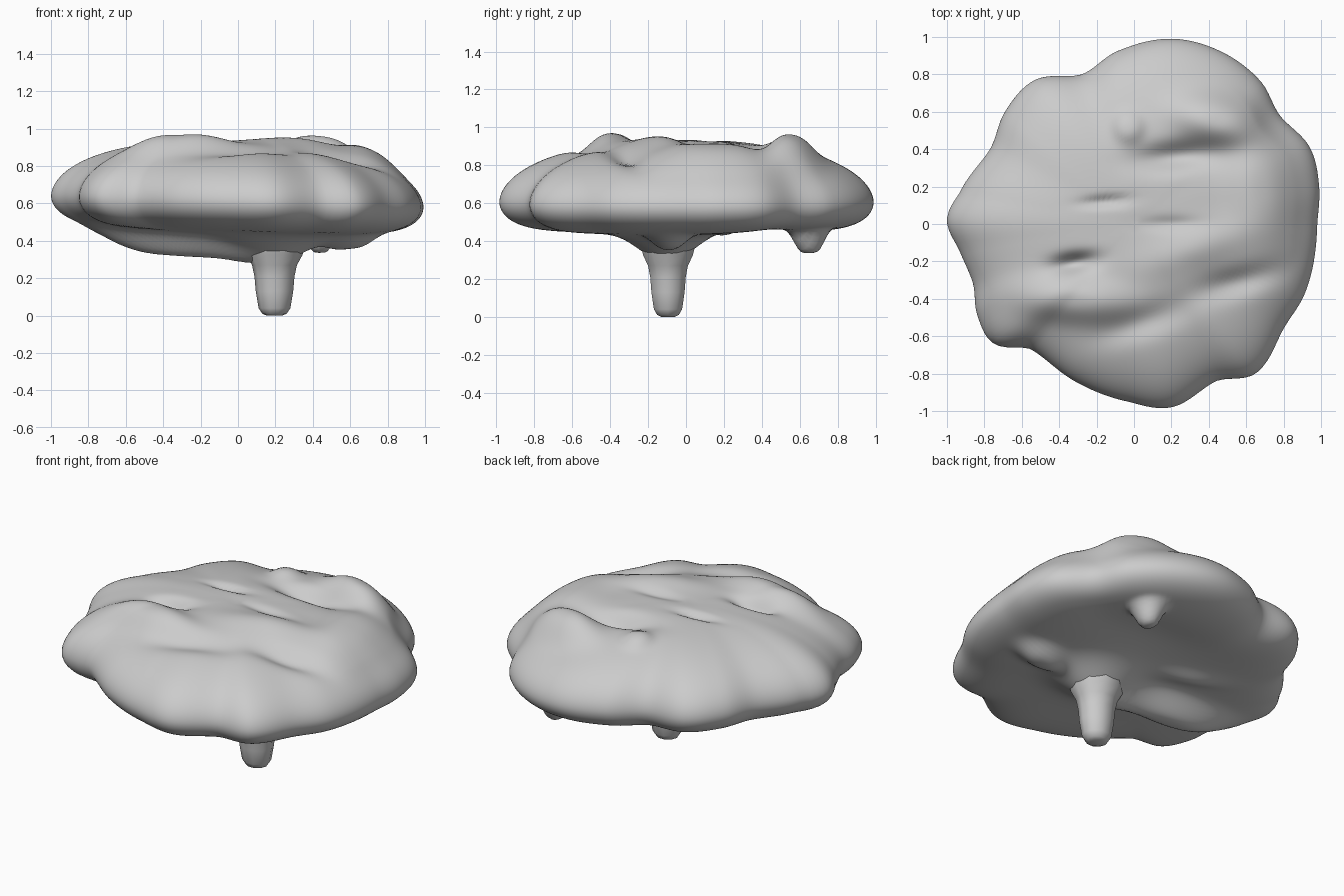
import bpy, bmesh
from math import pi, cos, sin, atan2, hypot, exp, radians

if "Cube" in bpy.data.objects:
    bpy.data.objects.remove(bpy.data.objects["Cube"])

# Lumpy outline seen from above
OUTLINE = [(0.99, 0.2), (0.98, 0), (0.91, -0.38), (0.8, -0.56), (0.65, -0.8), (0.44, -0.84),
           (0.2, -0.98), (-0.03, -0.95), (-0.3, -0.85), (-0.55, -0.67), (-0.75, -0.64),
           (-0.84, -0.48), (-0.86, -0.32), (-0.93, -0.15), (-1, 0.02), (-0.93, 0.17),
           (-0.77, 0.4), (-0.69, 0.6), (-0.53, 0.77), (-0.28, 0.8), (-0.1, 0.92),
           (0.2, 0.99), (0.47, 0.92), (0.68, 0.76), (0.78, 0.58), (0.94, 0.41)]
POLAR = sorted((atan2(y, x) % (2 * pi), hypot(x, y)) for x, y in OUTLINE)

# Bumps and dents: x, y, length, width, turn in degrees, height, edge steepness
TOP = [(-0.32, -0.41, 0.28, 0.11, -3, 0.07, 1.3), (0.33, -0.13, 0.30, 0.11, 18, 0.04, 1),
       (0.55, -0.31, 0.22, 0.07, 15, -0.05, 1), (0.05, -0.52, 0.24, 0.08, 18, -0.04, 1),
       (0.45, 0.56, 0.24, 0.13, -12, 0.11, 1.3), (0.22, 0.36, 0.2, 0.07, 5, -0.08, 1),
       (-0.32, -0.21, 0.12, 0.05, 8, -0.08, 1), (-0.15, 0.12, 0.13, 0.03, 5, -0.03, 1),
       (0.2, 0.0, 0.16, 0.04, 0, -0.02, 1), (-0.03, 0.52, 0.08, 0.08, 0, 0.035, 1.5),
       (0.68, 0.18, 0.17, 0.36, 8, 0.06, 1.3)]
UNDER = [(-0.35, -0.09, 0.40, 0.11, 0, -0.13, 1.5), (0.19, -0.095, 0.25, 0.19, 0, -0.13, 1.2),
         (0.6, -0.09, 0.14, 0.1, 0, -0.07, 1.5), (0.44, 0.65, 0.08, 0.09, 0, -0.12, 2),
         (0.0, -0.2, 0.45, 0.22, 0, -0.02, 1), (0.2, 0.42, 0.45, 0.2, 0, 0.035, 1),
         (-0.25, 0.2, 0.22, 0.07, -15, -0.03, 1)]


def outline_radius(a):
    n = len(POLAR)
    i = max((k for k in range(n) if POLAR[k][0] <= a), default=-1)
    a0, p1 = POLAR[i]
    a1, p2 = POLAR[(i + 1) % n]
    t = ((a - a0) % (2 * pi)) / ((a1 - a0) % (2 * pi))
    p0, p3 = POLAR[i - 1][1], POLAR[(i + 2) % n][1]
    return p1 + 0.5 * t * (p2 - p0 + t * (2*p0 - 5*p1 + 4*p2 - p3 + t * (3*(p1 - p2) + p3 - p0)))


def relief(x, y, bumps):
    total = 0
    for bx, by, lx, ly, deg, h, steep in bumps:
        c, s = cos(radians(deg)), sin(radians(deg))
        u = ((x - bx) * c + (y - by) * s) / lx
        v = ((y - by) * c - (x - bx) * s) / ly
        total += h * exp(-(u * u + v * v) ** steep)
    return total


def make_object(name, rings):
    """Skin a stack of closed rings and cap both ends."""
    bm = bmesh.new()
    loops = [[bm.verts.new(p) for p in ring] for ring in rings]
    n = len(loops[0])
    for a, b in zip(loops, loops[1:]):
        for j in range(n):
            k = (j + 1) % n
            bm.faces.new((a[j], a[k], b[k], b[j]))
    bm.faces.new(loops[0])
    bm.faces.new(loops[-1])
    bmesh.ops.recalc_face_normals(bm, faces=bm.faces)
    mesh = bpy.data.meshes.new(name)
    bm.to_mesh(mesh)
    bm.free()
    for f in mesh.polygons:
        f.use_smooth = True
    ob = bpy.data.objects.new(name, mesh)
    bpy.context.collection.objects.link(ob)
    return ob


# Cap: rings run from the underside centre, round the rim, to the top centre
SEGS, STEPS = 180, 60
angles = [2 * pi * j / SEGS for j in range(SEGS)]
radii = [outline_radius(a) for a in angles]
cap_rings = []
for i in range(-STEPS + 1, STEPS):
    s = cos(i / STEPS * pi / 2)
    ring = []
    for a, r in zip(angles, radii):
        x, y = r * s * cos(a), r * s * sin(a)
        z = 0.61 - 0.03 * x
        fade = min(1, (1 - s) * 7)
        fade = fade * fade * (3 - 2 * fade)
        if i > 0:
            z += 0.32 * (1 - s ** 2.6) ** 0.53 + fade * relief(x, y, TOP)
        elif i < 0:
            z += -0.16 * (1 - s ** 7) ** 0.5 + fade * relief(x, y, UNDER)
        ring.append((x, y, z))
    cap_rings.append(ring)
make_object("cap", cap_rings)

# Stem: tapered, sunk into the flare on the underside
STEM = [(0.04, 0.0), (0.065, 0.01), (0.085, 0.04), (0.1, 0.13), (0.107, 0.21),
        (0.12, 0.27), (0.15, 0.325), (0.165, 0.38)]
stem_rings = [[(0.195 + r * cos(2 * pi * j / 10), -0.095 + 0.92 * r * sin(2 * pi * j / 10), z)
               for j in range(10)] for r, z in STEM]
stem = make_object("stem", stem_rings)
bpy.context.view_layer.objects.active = stem
stem.select_set(True)
bpy.ops.object.shade_smooth_by_angle(angle=radians(40))
